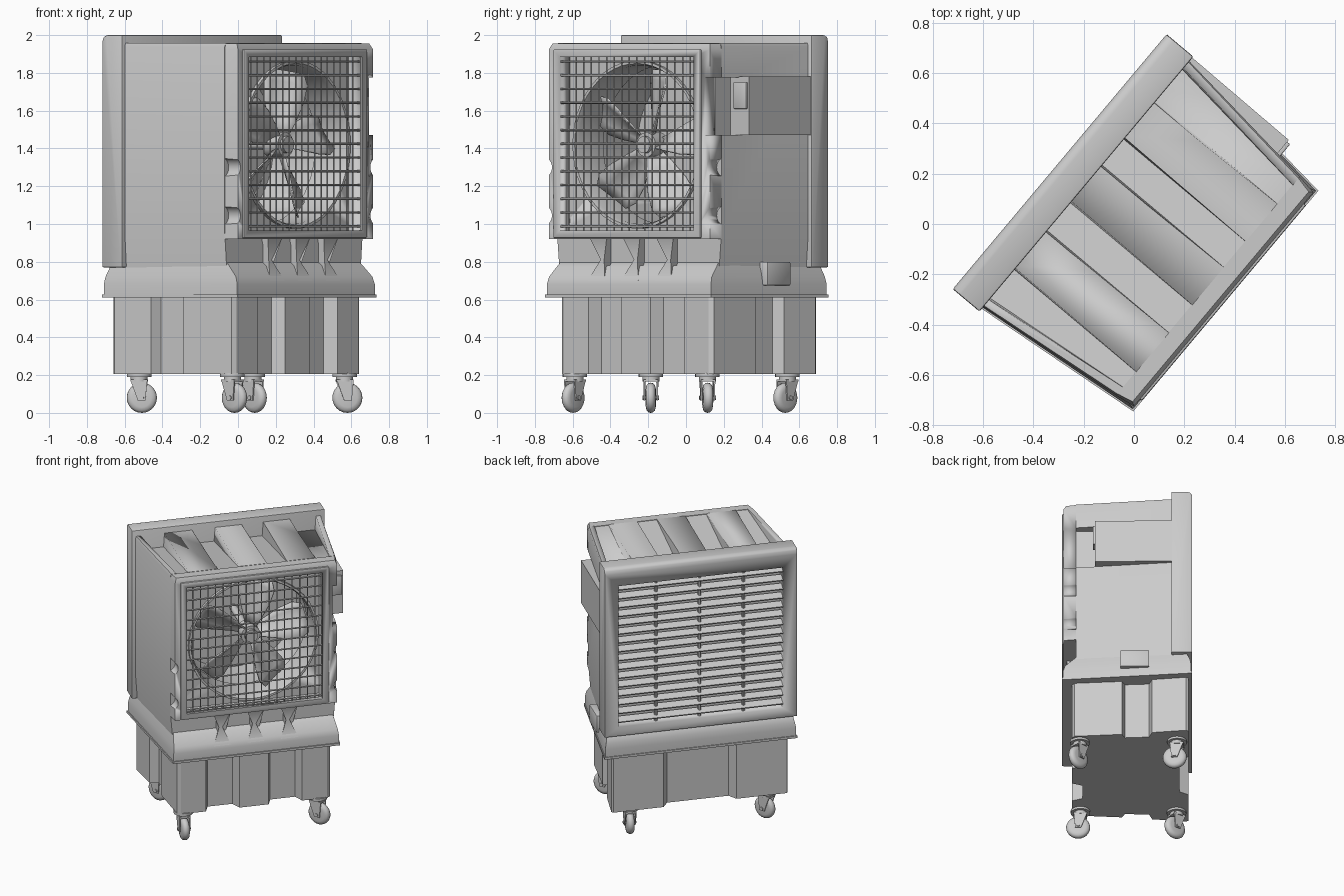
import bpy, bmesh, math
from mathutils import Vector, Matrix

if "Cube" in bpy.data.objects:
    bpy.data.objects.remove(bpy.data.objects["Cube"])

# Parts are built in a local frame (x = width, -y = fan side), then turned about z
YAW = math.radians(50)


def add(name, bm, smooth=35):
    bmesh.ops.recalc_face_normals(bm, faces=bm.faces)
    me = bpy.data.meshes.new(name)
    bm.to_mesh(me)
    bm.free()
    ob = bpy.data.objects.new(name, me)
    bpy.context.collection.objects.link(ob)
    ob.rotation_euler.z = YAW
    if smooth:
        bpy.ops.object.select_all(action='DESELECT')
        ob.select_set(True)
        bpy.context.view_layer.objects.active = ob
        bpy.ops.object.shade_smooth_by_angle(angle=math.radians(smooth))
    return ob


def loft(name, rings, smooth=35, bm=None):
    own = bm is None
    bm = bm or bmesh.new()
    rs = [[bm.verts.new(p) for p in r] for r in rings]
    n = len(rs[0])
    for a, b in zip(rs, rs[1:]):
        for i in range(n):
            bm.faces.new((a[i], a[(i + 1) % n], b[(i + 1) % n], b[i]))
    bm.faces.new(rs[0])
    bm.faces.new(rs[-1])
    return add(name, bm, smooth) if own else None


def box(name, u0, u1, v0, v1, z0, z1, bevel=0, seg=2):
    bm = bmesh.new()
    loft("", [[(u0, v0, z), (u1, v0, z), (u1, v1, z), (u0, v1, z)] for z in (z0, z1)], 0, bm)
    if bevel:
        bmesh.ops.bevel(bm, geom=bm.edges[:], offset=bevel, segments=seg, affect='EDGES', profile=0.5)
    return add(name, bm)


def rods(name, items, n=8):
    bm = bmesh.new()
    for p0, p1, r in items:
        p0, p1 = Vector(p0), Vector(p1)
        d = p1 - p0
        m = Matrix.Translation((p0 + p1) / 2) @ d.to_track_quat('Z', 'Y').to_matrix().to_4x4()
        bmesh.ops.create_cone(bm, cap_ends=True, segments=n, radius1=r, radius2=r, depth=d.length, matrix=m)
    return add(name, bm)


def cut(ob, cutters):
    for c in cutters:
        m = ob.modifiers.new("cut", 'BOOLEAN')
        m.operation = 'DIFFERENCE'
        m.solver = 'EXACT'
        m.object = c
        bpy.context.view_layer.update()
        ev = ob.evaluated_get(bpy.context.evaluated_depsgraph_get())
        me = bpy.data.meshes.new_from_object(ev)
        ob.modifiers.clear()
        ob.data = me
        bpy.data.objects.remove(c)


def trapezoid(ub, vb, uf, vf, z):
    return [(-uf, vf, z), (uf, vf, z), (ub, vb, z), (-ub, vb, z)]


FZ = 1.42   # fan axis height

# Tapered main housing with fan tunnel, side notch and sunken valleys between roof ridges
body = loft("housing", [trapezoid(.625, .27, .55, -.385, .74), trapezoid(.64, .27, .568, -.385, .95),
                        trapezoid(.64, .27, .568, -.385, 1.94), trapezoid(.635, .27, .56, -.385, 1.957)])
cuts = [rods("tunnel", [((0, -.6, FZ), (0, .12, FZ), .435)], 48),
        box("notch", .522, .7, -.6, -.257, 1.47, 1.775)]
for fa, fb, ba, bb in ((-.54, -.43, -.615, -.43), (-.257, -.083, -.257, -.083),
                       (.083, .247, .083, .247), (.413, .54, .413, .615)):
    cuts.append(loft("valley", [[(a + .015, v, z), (b - .015, v, z), (b + .002, v, 2.1), (a - .002, v, 2.1)]
                                for a, b, v, z in ((fa, fb, -.385, 1.952), (ba, bb, .3, 1.85))]))
cut(body, cuts)

# Front bezel with hand-hold scallops on both sides and a notch by the control box
bezel = loft("front_bezel", [trapezoid(.568, -.383, .556, -.466, .92), trapezoid(.568, -.383, .556, -.466, 1.925),
                             trapezoid(.56, -.383, .545, -.45, 1.955)])
cuts = [box("opening", -.477, .453, -.6, -.3, .965, 1.885),
        box("notch", .522, .7, -.6, -.3, 1.47, 1.775)]
for s in (-1, 1):
    for z in (1.3, 1.045):
        cuts.append(rods("scallop", [((s * .585, -.6, z), (s * .585, -.3, z), .05)], 20))
cut(bezel, cuts)

# Raised picture-frame border of the grille
frame = box("grille_frame", -.52, .498, -.477, -.44, .925, 1.925, .008)
cut(frame, [box("opening", -.477, .453, -.6, -.3, .965, 1.885)])

# Grille bars
bars = [((-.482, -.462, .988 + i * .0727), (.458, -.462, .988 + i * .0727), .006) for i in range(13)]
bars += [((-.432 + i * .0525, -.452, .96), (-.432 + i * .0525, -.452, 1.89), .004) for i in range(17)]
rods("grille_bars", bars, 6)

# Shroud ring around the fan
bm = bmesh.new()
prof = [(.445, -.38), (.445, -.405), (.43, -.405), (.42, -.38), (.42, -.18), (.432, -.18)]
N = 48
rings = [[bm.verts.new((r * math.cos(2 * math.pi * i / N), v, FZ + r * math.sin(2 * math.pi * i / N)))
          for r, v in prof] for i in range(N)]
for i in range(N):
    a, b = rings[i], rings[(i + 1) % N]
    for j in range(len(prof)):
        k = (j + 1) % len(prof)
        bm.faces.new((a[j], a[k], b[k], b[j]))
add("fan_shroud", bm)

# Fan hub, shaft and five twisted blades
rods("fan_hub", [((0, -.33, FZ), (0, -.22, FZ), .065), ((0, -.35, FZ), (0, -.33, FZ), .045),
                 ((0, -.22, FZ), (0, .12, FZ), .025)], 24)
bm = bmesh.new()
for k in range(5):
    turn = Matrix.Rotation(math.radians(72 * k - 9), 4, 'Y')
    grid = []
    for r, w, pitch in ((.05, .09, 50), (.13, .15, 44), (.24, .22, 36), (.34, .25, 30), (.40, .20, 27)):
        row = []
        for t in (-.5, -.25, 0, .25, .5):
            c, s = math.cos(math.radians(pitch)), math.sin(math.radians(pitch))
            dip = .03 * (1 - 4 * t * t)
            p = turn @ Vector((r - .1 * t * t * r, w * t * s + dip, w * t * c))
            row.append(bm.verts.new(p + Vector((0, -.285, FZ))))
        grid.append(row)
    for a, b in zip(grid, grid[1:]):
        for j in range(4):
            bm.faces.new((a[j], a[j + 1], b[j + 1], b[j]))
blades = add("fan_blades", bm)
blades.modifiers.new("thick", 'SOLIDIFY').thickness = .008

# Rear pad frame: rounded top and back edges, recessed opening, louvre slats and uprights
bm = bmesh.new()
loft("", [[(u, .247, .77), (u, .386, .77), (u, .386, 1.965), (u, .378, 1.99), (u, .355, 2.0), (u, .247, 2.0)]
          for u in (-.662, .662)], 0, bm)
bmesh.ops.bevel(bm, geom=bm.edges[:], offset=.008, segments=2, affect='EDGES', profile=0.5)
rear = add("rear_frame", bm, 40)
cut(rear, [box("opening", -.565, .565, .30, .5, .84, 1.87)])
bm = bmesh.new()
for i in range(16):
    z = .872 + i * .0645
    loft("", [[(u, .325, z + .012), (u, .372, z - .010), (u, .376, z - .001), (u, .33, z + .021)]
              for u in (-.567, .567)], 0, bm)
add("louvre_slats", bm, 0)
rods("louvre_uprights", [((u, .345, .84), (u, .345, 1.87), .012) for u in (-.3, 0, .3)])

# Flared skirt and thin rim above the tank
loft("skirt", [trapezoid(.655, .378, .567, -.47, .615), trapezoid(.655, .378, .567, -.47, .68),
               trapezoid(.648, .372, .562, -.458, .72), trapezoid(.635, .35, .552, -.405, .775),
               trapezoid(.625, .30, .545, -.38, .80)], 50)
loft("skirt_rim", [trapezoid(.662, .384, .573, -.477, .610), trapezoid(.662, .384, .573, -.477, .626)])

# Sloped ribs under the grille
bm = bmesh.new()
for u in (-.23, 0, .23):
    loft("", [[(u + s * .03, -.37, .70), (u + s * .06, -.465, .70), (u + s * .012, -.415, .81),
               (u + s * .06, -.45, .93), (u + s * .03, -.37, .93)] for s in (-1, 1)], 0, bm)
add("front_ribs", bm, 60)

# Control box and small service plate on the right side
loft("control_box", [[(.51, -.257, z), (.652, -.257, z), (.656, .25, z), (.51, .25, z)] for z in (1.47, 1.78)])
box("control_box_end", .555, .642, -.272, -.25, 1.61, 1.75, .004)
box("service_plate", .56, .640, -.09, .10, .675, .80, .006)

# Water tank with vertical channels on every side
half = [(0, -.41), (.10, -.41), (.13, -.34), (.30, -.34), (.33, -.41), (.50, -.41), (.525, -.395),
        (.55, -.08), (.505, -.06), (.515, .10), (.575, .12), (.605, .345), (.595, .36),
        (.25, .36), (.21, .30), (0, .30)]
outline = half + [(-u, v) for u, v in reversed(half[1:-1])]
loft("water_tank", [[(u, v, z) for u, v in outline] for z in (.205, .62)], 25)

# Swivel casters: plate, stem, fork and tyre
for name, u, v, ang in (("front_left", -.47, -.37, 50), ("front_right", .46, -.37, 95),
                        ("back_left", -.47, .27, 88), ("back_right", .46, .27, 45)):
    a = math.radians(ang) - YAW
    ax = Vector((math.cos(a), math.sin(a), 0))
    fw = Vector((-ax.y, ax.x, 0))
    top = Vector((u, v, 0)) + fw * .015
    hub = Vector((u, v, .08))
    up = Vector((0, 0, 1))
    rods(name + "_caster_mount", [(top + up * .19, top + up * .21, .065),
                                  (top + up * .165, top + up * .192, .045)], 20)
    bm = bmesh.new()
    for s in (-1, 1):
        loft("", [[top + ax * o + fw * .045 + up * .175, top + ax * o - fw * .045 + up * .175,
                   hub + ax * o - fw * .02 - up * .015, hub + ax * o + fw * .02 - up * .015]
                  for o in (s * .030, s * .038)], 0, bm)
    loft("", [[top + ax * p + fw * q + up * z for p, q in ((-.038, -.045), (.038, -.045), (.038, .045), (-.038, .045))]
              for z in (.166, .178)], 0, bm)
    add(name + "_caster_fork", bm)
    bm = bmesh.new()
    ring = [[hub + ax * o + (fw * math.cos(t) + up * math.sin(t)) * r
             for t in [2 * math.pi * i / 24 for i in range(24)]]
            for o, r in ((-.026, .05), (-.022, .068), (-.012, .077), (0, .08), (.012, .077), (.022, .068), (.026, .05))]
    loft("", ring, 0, bm)
    add(name + "_caster_wheel", bm, 40)
    rods(name + "_caster_axle", [(hub - ax * .044, hub + ax * .044, .012)], 10)
